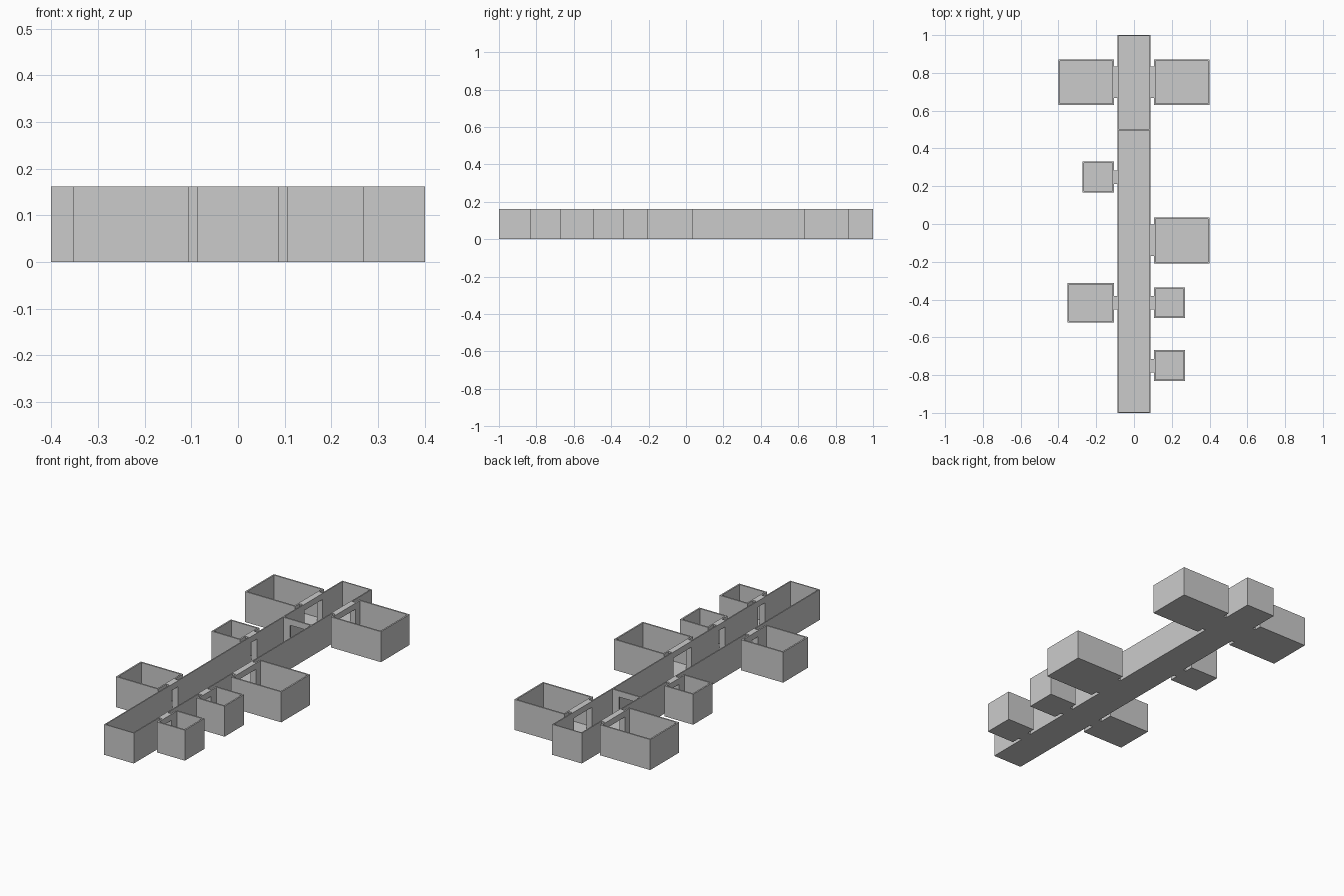
import bpy, bmesh
from mathutils import Matrix, Vector

if "Cube" in bpy.data.objects:
    bpy.data.objects.remove(bpy.data.objects["Cube"])

H = 0.162      # wall height
FLOOR = 0.006  # floor thickness
DOOR_TOP = 0.13
T = 0.008      # wall thickness
CX = 0.087     # corridor half width
RX = 0.105     # inner face line of the rooms
JAMB = 0.008


def make(name, boxes):
    bm = bmesh.new()
    for x0, x1, y0, y1, z0, z1 in boxes:
        c = Vector(((x0 + x1) / 2, (y0 + y1) / 2, (z0 + z1) / 2))
        s = Matrix.Diagonal((abs(x1 - x0), abs(y1 - y0), z1 - z0, 1))
        bmesh.ops.create_cube(bm, size=1, matrix=Matrix.Translation(c) @ s)
    me = bpy.data.meshes.new(name)
    bm.to_mesh(me)
    bm.free()
    ob = bpy.data.objects.new(name, me)
    bpy.context.collection.objects.link(ob)


def wall_y(x0, x1, y0, y1, doors):
    """Boxes of a wall running along y, with door openings."""
    out, y = [], y0
    for a, b in sorted(doors):
        out += [(x0, x1, y, a, FLOOR, H), (x0, x1, a, b, DOOR_TOP, H)]
        y = b
    return out + [(x0, x1, y, y1, FLOOR, H)]


# name, side, outer x, y range, passage half width
rooms = [
    ("large_room_left", -1, 0.40, 0.63, 0.872, 0.083),
    ("large_room_right", 1, 0.40, 0.63, 0.872, 0.083),
    ("small_room_left", -1, 0.273, 0.167, 0.33, 0.036),
    ("large_room_middle", 1, 0.40, -0.208, 0.035, 0.083),
    ("medium_room_left", -1, 0.353, -0.522, -0.312, 0.036),
    ("small_room_right", 1, 0.27, -0.498, -0.335, 0.036),
    ("small_room_front", 1, 0.27, -0.832, -0.668, 0.036),
]
doors = {-1: [], 1: []}

for name, s, xo, y0, y1, w in rooms:
    yc = (y0 + y1) / 2
    opening = (yc - w + JAMB, yc + w - JAMB)
    doors[s].append(opening)
    # open-topped room with a doorway facing the corridor
    make(name, [
        (s * RX, s * xo, y0, y1, 0, FLOOR),
        (s * (xo - T), s * xo, y0, y1, FLOOR, H),
        (s * (RX + T), s * (xo - T), y0, y0 + T, FLOOR, H),
        (s * (RX + T), s * (xo - T), y1 - T, y1, FLOOR, H),
    ] + wall_y(s * RX, s * (RX + T), y0, y1, [opening]))
    # short tunnel between room and corridor
    a, b = s * CX, s * RX
    make(name + "_passage", [
        (a, b, yc - w, yc + w, 0, FLOOR),
        (a, b, yc - w, opening[0], FLOOR, H),
        (a, b, opening[1], yc + w, FLOOR, H),
        (a, b, *opening, DOOR_TOP, H),
    ])

# corridor with end walls and a doorway partition
boxes = [(-CX, CX, -1, 1, 0, FLOOR)]
for s in (-1, 1):
    boxes += wall_y(s * (CX - T * 0.75), s * CX, -1, 1, doors[s])
    boxes.append((-CX + 0.006, CX - 0.006, s, s * 0.994, FLOOR, H))
make("corridor", boxes)
P = CX - 0.006
make("corridor_partition", [
    (-P, -0.04, 0.496, 0.504, FLOOR, H),
    (0.04, P, 0.496, 0.504, FLOOR, H),
    (-0.04, 0.04, 0.496, 0.504, DOOR_TOP, H),
])
